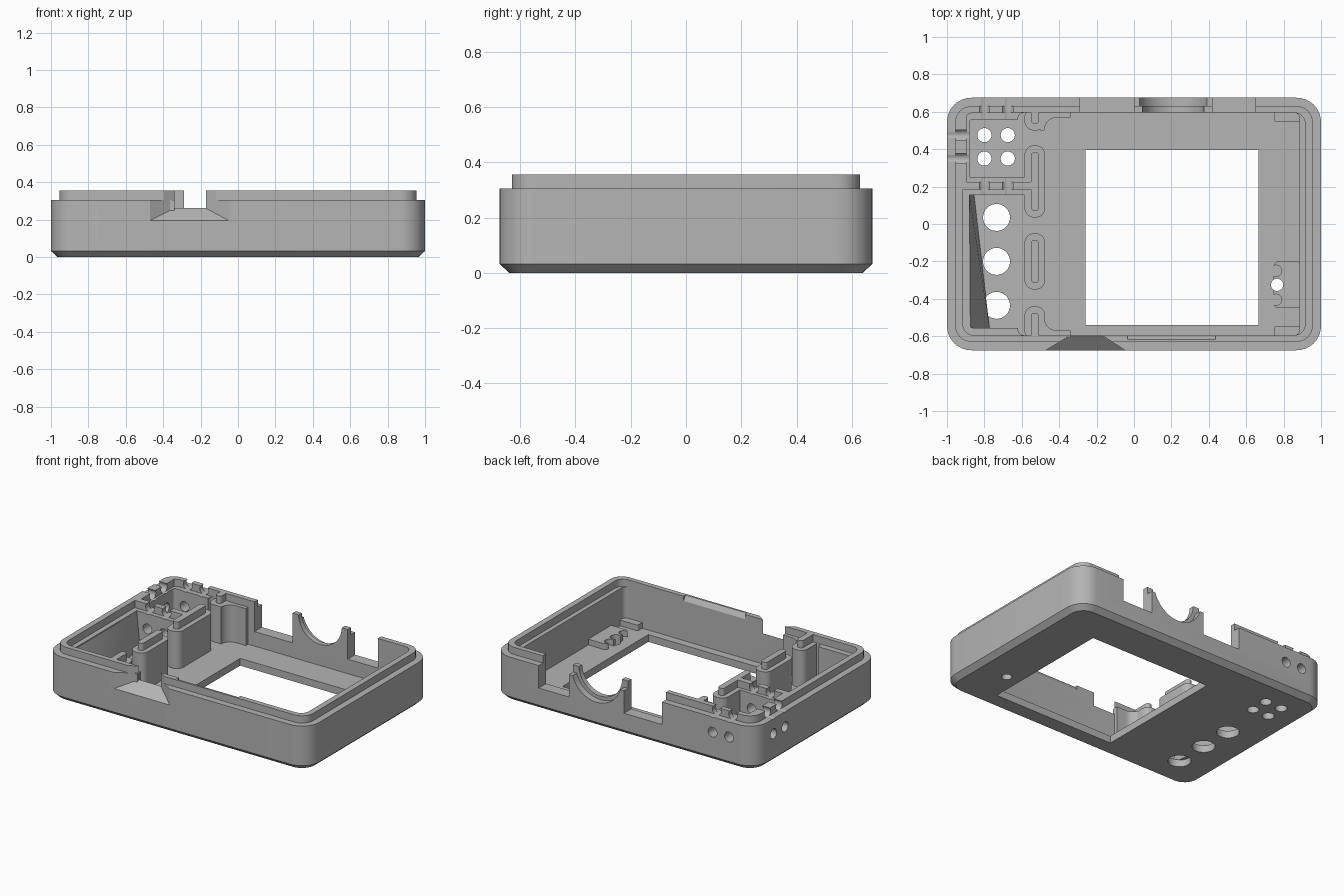
import bpy, bmesh, math
from mathutils import Matrix, Vector

if "Cube" in bpy.data.objects:
    bpy.data.objects.remove(bpy.data.objects["Cube"])

grey = bpy.data.materials.new("plain_grey")
grey.use_nodes = True
COLOUR = (0.46, 0.46, 0.46, 1)
grey.diffuse_color = COLOUR
grey.node_tree.nodes["Principled BSDF"].inputs["Base Color"].default_value = COLOUR
parts = []


def finish(name, bm, part=True):
    bmesh.ops.recalc_face_normals(bm, faces=bm.faces)
    mesh = bpy.data.meshes.new(name)
    bm.to_mesh(mesh)
    bm.free()
    mesh.materials.append(grey)
    ob = bpy.data.objects.new(name, mesh)
    bpy.context.collection.objects.link(ob)
    if part:
        parts.append(ob)
    return ob


def rrect(x0, x1, y0, y1, r, n=8):
    pts = []
    for i, (cx, cy) in enumerate([(x1 - r, y1 - r), (x0 + r, y1 - r),
                                  (x0 + r, y0 + r), (x1 - r, y0 + r)]):
        for k in range(n + 1):
            a = math.pi / 2 * (i + k / n)
            pts.append((cx + r * math.cos(a), cy + r * math.sin(a)))
    return pts


def loft(name, rings, part=True):
    """Closed solid through (outline, z) rings."""
    bm = bmesh.new()
    loops = [[bm.verts.new((x, y, z)) for x, y in pts] for pts, z in rings]
    for a, b in zip(loops, loops[1:]):
        for i in range(len(a)):
            j = (i + 1) % len(a)
            bm.faces.new((a[i], a[j], b[j], b[i]))
    bm.faces.new(loops[0])
    bm.faces.new(loops[-1])
    return finish(name, bm, part)


def prism(name, pts, z0, z1, part=True):
    return loft(name, [(pts, z0), (pts, z1)], part)


def box_pts(x0, x1, y0, y1):
    return [(x0, y0), (x1, y0), (x1, y1), (x0, y1)]


def rod(centre, r, length, axis, n=24):
    bm = bmesh.new()
    turn = {"X": Matrix.Rotation(math.pi / 2, 4, "Y"),
            "Y": Matrix.Rotation(math.pi / 2, 4, "X"), "Z": Matrix()}[axis]
    bmesh.ops.create_cone(bm, cap_ends=True, segments=n, radius1=r, radius2=r,
                          depth=length, matrix=Matrix.Translation(centre) @ turn)
    return finish("cutter", bm, False)


def hull(name, pts, part=True):
    bm = bmesh.new()
    for p in pts:
        bm.verts.new(p)
    bmesh.ops.convex_hull(bm, input=bm.verts)
    return finish(name, bm, part)


def cut(cutter, *targets):
    cutter.hide_render = True
    for ob in targets:
        mod = ob.modifiers.new("cut", "BOOLEAN")
        mod.operation, mod.solver, mod.object = "DIFFERENCE", "EXACT", cutter
        bpy.context.view_layer.objects.active = ob
        bpy.ops.object.modifier_apply(modifier=mod.name)
    bpy.data.objects.remove(cutter)


FLOOR, RIM, TOP = 0.05, 0.305, 0.355


def inset(d):
    return rrect(-1 + d, 1 - d, -0.675 + d, 0.675 - d, 0.13 - d)


# Shell: chamfered base, straight wall, raised tongue
shell = loft("case_shell", [(inset(0.035), 0), (inset(0), 0.032), (inset(0), RIM),
                            (inset(0.045), RIM), (inset(0.045), TOP)])
cut(prism("cutter", rrect(-0.915, 0.915, -0.595, 0.595, 0.06), RIM, 0.5, False), shell)
cut(prism("cutter", rrect(-0.62, 0.885, -0.595, 0.595, 0.03), FLOOR, 0.6, False), shell)
cut(prism("cutter", rrect(-0.88, -0.58, -0.555, 0.56, 0.02), FLOOR, 0.6, False), shell)

# Screen window
cut(prism("cutter", box_pts(-0.26, 0.665, -0.54, 0.395), -0.1, 0.2, False), shell)

# Back wall notches and connector cradle
for x0, x1 in ((-0.29, 0.0), (0.42, 0.65)):
    cut(prism("cutter", box_pts(x0, x1, 0.55, 0.8), 0.15, 0.5, False), shell)
cut(rod((0.21, 0.65, 0.36), 0.165, 0.3, "Y", 48), shell)
cut(rod((0.21, 0.73, 0.36), 0.19, 0.2, "Y", 48), shell)

# Flared front opening
flare = [(x, y, z) for x, y, zb in ((-0.48, -0.68, 0.19), (-0.04, -0.68, 0.19),
                                    (-0.18, -0.59, 0.265), (-0.33, -0.59, 0.265))
         for z in (zb, 0.5)]
cut(hull("cutter", flare, False), shell)
cut(prism("cutter", box_pts(-0.33, -0.18, -0.6, -0.57), 0.265, 0.5, False), shell)

# Bevelled catch on the front tongue
cut(hull("cutter", [(x, y, z) for x in (-0.035, 0.435)
                    for y, z in ((-0.62, 0.36), (-0.58, 0.36), (-0.58, 0.30))], False), shell)

# Wall between the two pockets, with its ridge
divider = prism("pocket_divider", box_pts(-0.9, -0.56, 0.155, 0.25), 0.03, RIM)
divider_ridge = prism("divider_ridge", rrect(-0.93, -0.53, 0.185, 0.225, 0.015), 0.28, TOP)
side_ridge = prism("pocket_side_ridge", box_pts(-0.92, -0.895, 0.2, 0.58), 0.28, TOP)

# Rounded partition walls, stepped like the rim
for name, y0, y1 in (("back_partition", 0.035, 0.42), ("front_partition", -0.35, -0.05)):
    prism(name, rrect(-0.585, -0.475, y0, y1, 0.05), 0.03, RIM)
    prism(name + "_ridge", rrect(-0.552, -0.508, y0 + 0.035, y1 - 0.035, 0.02), 0.28, TOP)

# Corner posts with a curved web to the wall
for side, name in ((1, "back"), (-1, "front")):
    end = 0.5 if side > 0 else 0.44
    y0, y1 = sorted((side * end, side * 0.62))
    prism(name + "_post", rrect(-0.585, -0.475, y0, y1, 0.05), 0.03, RIM)
    y0, y1 = sorted((side * (end + 0.035), side * 0.62))
    prism(name + "_post_ridge", rrect(-0.552, -0.508, y0, y1, 0.02), 0.28, TOP)
    arc = [(-0.41 + 0.07 * math.cos(a), side * (0.5 + 0.07 * math.sin(a)))
           for a in [math.pi - k * math.pi / 16 for k in range(9)]]
    web = [(-0.5, side * 0.61), (-0.5, side * 0.5)] + arc
    prism(name + "_web", web + [(-0.34, side * 0.57), (-0.34, side * 0.61)], 0.03, RIM)
    # Low corner step on the far side of the floor
    y0, y1 = sorted((side * 0.545, side * 0.61))
    prism(name + "_corner_step", rrect(0.75, 0.9, y0, y1, 0.015), 0.03, 0.09)

# Sloped filler in the button pocket
hull("pocket_slope", [(-0.89, 0.155, 0.04), (-0.855, 0.155, 0.05), (-0.88, 0.155, 0.3),
                      (-0.89, 0.155, 0.3), (-0.89, -0.56, 0.04), (-0.772, -0.56, 0.05),
                      (-0.875, -0.56, 0.3), (-0.89, -0.56, 0.3)])

# Button and pad holes through the floor
for y in (0.035, -0.2, -0.435):
    cut(rod((-0.735, y, 0), 0.072, 0.3, "Z", 32), shell)
for x in (-0.8, -0.675):
    for y in (0.35, 0.475):
        cut(rod((x, y, 0), 0.038, 0.3, "Z"), shell)

# Wire channels: a row of holes and a row of rim notches
for z in (0.2, 0.335):
    for x in (-0.8, -0.675):
        cut(rod((x, 0.41, z), 0.034, 0.6, "Y", 16), shell, divider, divider_ridge)
    for y in (0.35, 0.475):
        cut(rod((-0.95, y, z), 0.034, 0.2, "X", 16), shell, side_ridge)

# Low screw mount
mount = prism("screw_mount", rrect(0.745, 0.9, -0.45, -0.2, 0.03), 0.03, 0.09)
for y in (-0.25, -0.405):
    cut(rod((0.76, y, 0.1), 0.03, 0.1, "Z"), mount)
cut(rod((0.765, -0.325, 0), 0.033, 0.4, "Z"), shell, mount)

# Smooth rounded corners, crisp edges
bpy.ops.object.select_all(action="DESELECT")
for ob in parts:
    ob.select_set(True)
bpy.context.view_layer.objects.active = shell
bpy.ops.object.shade_smooth_by_angle(angle=math.radians(30))
